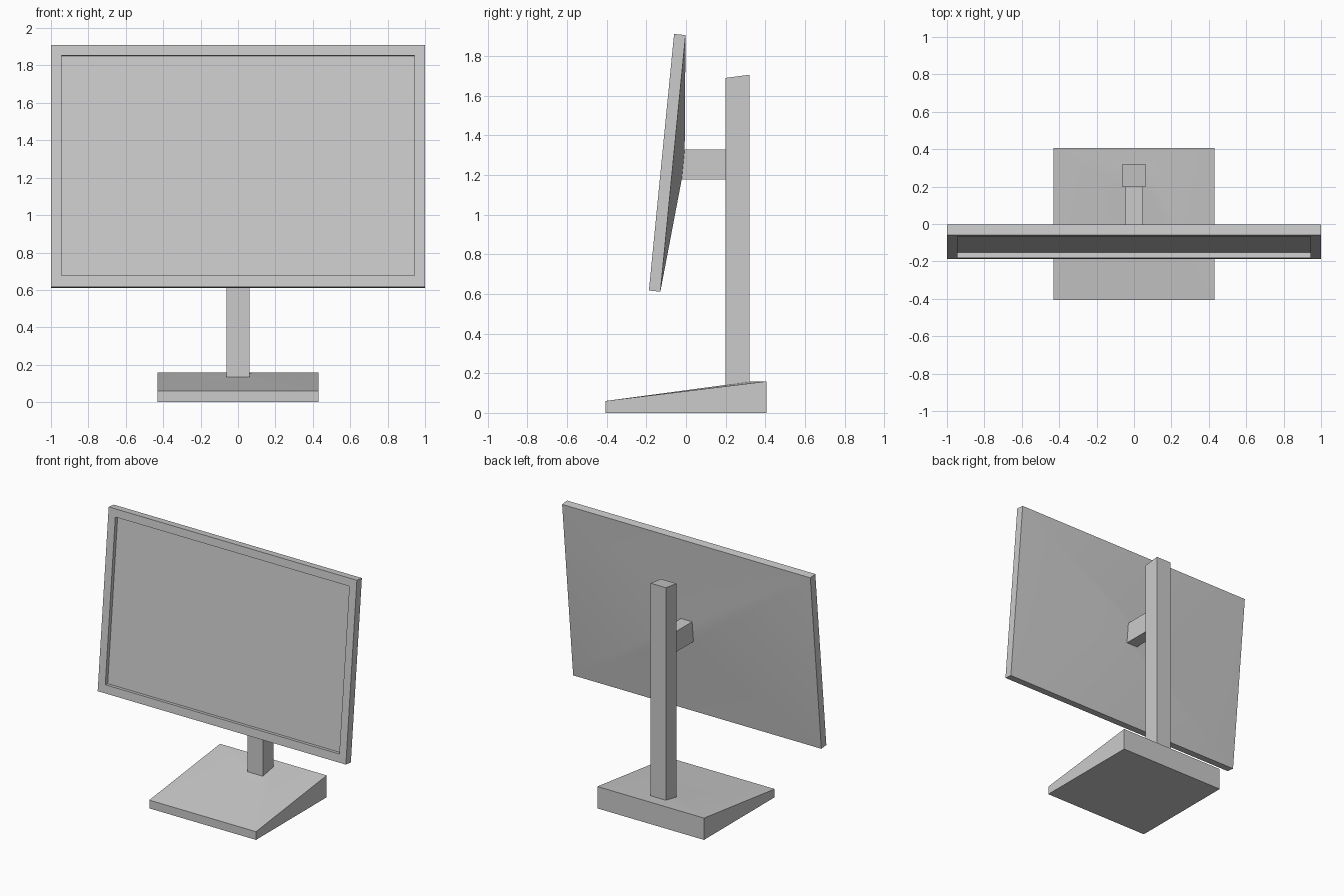
import bpy, bmesh, math

if "Cube" in bpy.data.objects:
    bpy.data.objects.remove(bpy.data.objects["Cube"])


def loft(name, rings):
    """Skin four-cornered rings with quads and cap both ends."""
    bm = bmesh.new()
    loops = [[bm.verts.new(p) for p in ring] for ring in rings]
    for a, b in zip(loops, loops[1:]):
        for i in range(4):
            j = (i + 1) % 4
            bm.faces.new((a[i], a[j], b[j], b[i]))
    bm.faces.new(loops[0])
    bm.faces.new(loops[-1])
    bmesh.ops.recalc_face_normals(bm, faces=bm.faces)
    mesh = bpy.data.meshes.new(name)
    bm.to_mesh(mesh)
    bm.free()
    ob = bpy.data.objects.new(name, mesh)
    bpy.context.collection.objects.link(ob)
    bpy.ops.object.select_all(action='DESELECT')
    ob.select_set(True)
    bpy.context.view_layer.objects.active = ob
    bpy.ops.object.shade_smooth_by_angle(angle=math.radians(20))
    return ob


def upright(w, z0, z1, y):
    """Rectangle in the XZ plane at depth y."""
    return [(-w, y, z0), (w, y, z0), (w, y, z1), (-w, y, z1)]


def flat(w, y0, y1, z0, z1):
    """Rectangle in plan, with its own front and back height."""
    return [(-w, y0, z0), (w, y0, z0), (w, y1, z1), (-w, y1, z1)]


def prism(name, w, profile):
    """Side profile (y, z) extruded across x."""
    return loft(name, [[(x, y, z) for y, z in profile] for x in (-w, w)])


# display: recessed screen, bezel, rim, and back bulging toward the arm
display = loft("display_panel", [
    upright(0.943, 0.060, 1.243, 0.028),
    upright(0.943, 0.060, 1.243, 0.0),
    upright(1.0, 0.0, 1.30, 0.0),
    upright(1.0, 0.0, 1.30, 0.058),
    upright(0.045, 0.576, 0.727, 0.110),
])
display.location = (0, -0.187, 0.617)
display.rotation_euler.x = math.radians(-5.6)

# arm joining the display to the column
prism("support_arm", 0.045,
      [(-0.026, 1.178), (0.205, 1.178), (0.205, 1.328), (-0.006, 1.328)])

# column with sloped top
prism("stand_column", 0.062,
      [(0.198, 0.12), (0.32, 0.12), (0.32, 1.705), (0.198, 1.689)])

# wedge base, rising slightly to meet the column foot
loft("stand_base", [
    flat(0.43, -0.407, 0.407, 0.0, 0.0),
    flat(0.43, -0.407, 0.407, 0.06, 0.159),
    flat(0.062, 0.198, 0.32, 0.134, 0.157),
])
